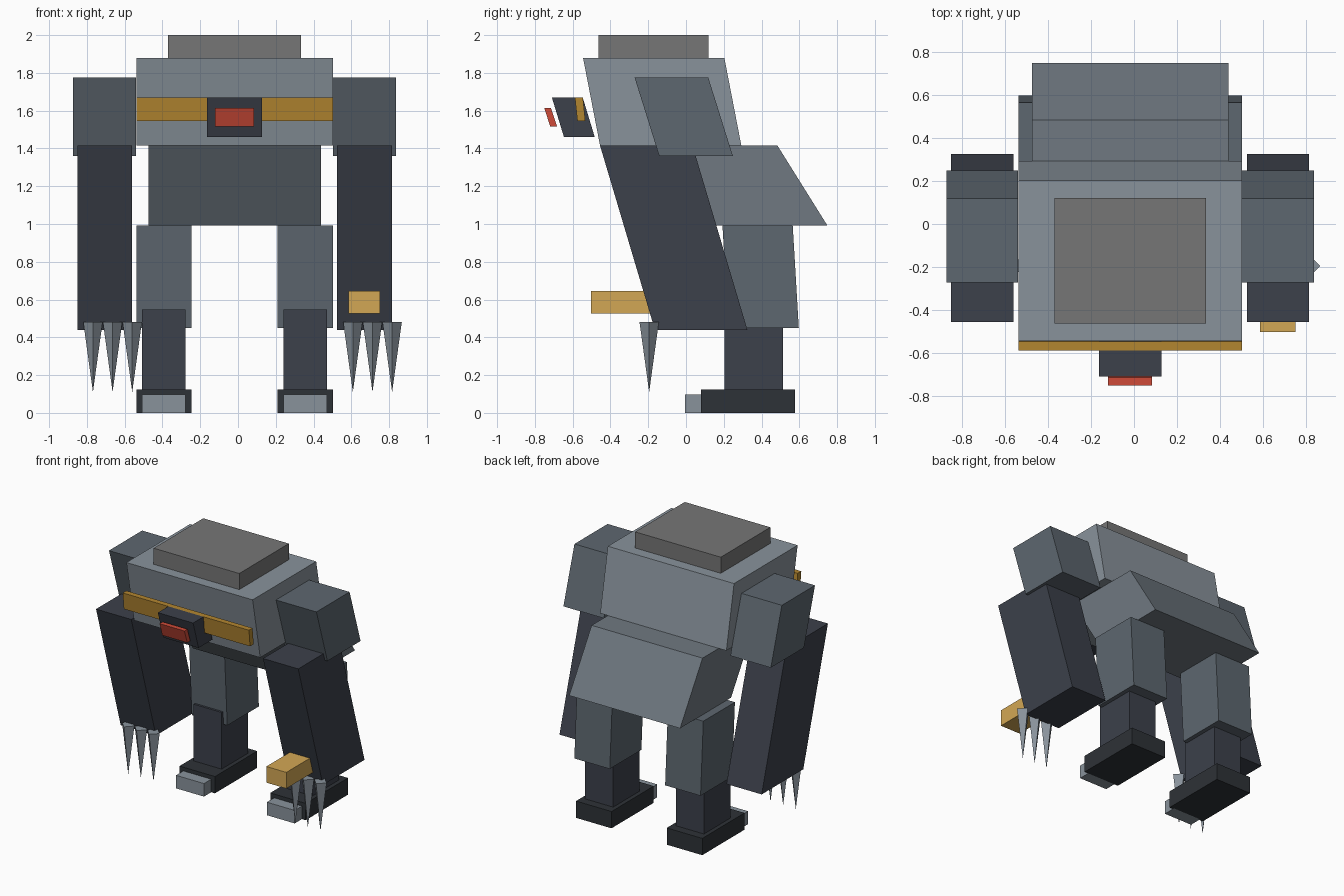
import bpy, bmesh

if "Cube" in bpy.data.objects:
    bpy.data.objects.remove(bpy.data.objects["Cube"])

CX = -0.018  # centre line of the body


def paint(name, rgb):
    m = bpy.data.materials.new(name)
    m.diffuse_color = (*rgb, 1)
    m.use_nodes = True
    m.node_tree.nodes["Principled BSDF"].inputs["Base Color"].default_value = m.diffuse_color
    return m


LIGHT = paint("light_steel", (0.25, 0.29, 0.33))
STEEL = paint("steel", (0.16, 0.19, 0.22))
MID = paint("mid_steel", (0.11, 0.135, 0.16))
DARK = paint("dark_steel", (0.045, 0.052, 0.07))
BLACK = paint("black_steel", (0.027, 0.032, 0.038))
PLATE = paint("plate_grey", (0.18, 0.18, 0.18))
GOLD = paint("gold", (0.45, 0.24, 0.03))
BRASS = paint("brass", (0.65, 0.39, 0.09))
RED = paint("red", (0.62, 0.07, 0.04))


def finish(name, bm, mat):
    bmesh.ops.recalc_face_normals(bm, faces=bm.faces)
    me = bpy.data.meshes.new(name)
    bm.to_mesh(me)
    bm.free()
    me.materials.append(mat)
    ob = bpy.data.objects.new(name, me)
    bpy.context.collection.objects.link(ob)
    return ob


def block(name, x, width, z0, z1, y0, y1, mat, lean=0.0):
    """Box centred on x; y0..y1 is its base, the top is shifted by -lean."""
    bm = bmesh.new()
    bmesh.ops.create_cube(bm, size=1)
    for v in bm.verts:
        top = v.co.z > 0
        v.co.x = x + v.co.x * width
        v.co.y = (y1 if v.co.y > 0 else y0) - (lean if top else 0)
        v.co.z = z1 if top else z0
    return finish(name, bm, mat)


def claw(name, x, y, z0, z1, radius, mat):
    """Four-sided spike pointing down."""
    bm = bmesh.new()
    ring = [bm.verts.new((x + dx * radius, y + dy * radius, z1))
            for dx, dy in ((1, 0), (0, 1), (-1, 0), (0, -1))]
    tip = bm.verts.new((x, y, z0))
    bm.faces.new(ring)
    for i in range(4):
        bm.faces.new((ring[i], ring[(i + 1) % 4], tip))
    return finish(name, bm, mat)


# Torso
block("head_plate", CX, 0.705, 1.88, 2.0, -0.463, 0.12, PLATE)
block("chest", CX, 1.04, 1.415, 1.88, -0.455, 0.293, LIGHT, 0.09)
block("pelvis", CX, 0.914, 0.993, 1.415, 0.148, 0.748, STEEL, 0.264)

# Chest trim and front lamp
block("chest_band", CX, 1.04, 1.545, 1.67, -0.575, -0.533, GOLD, 0.013)
block("lamp_housing", CX, 0.29, 1.46, 1.67, -0.646, -0.483, DARK, 0.064)
block("lamp", CX, 0.205, 1.515, 1.615, -0.718, -0.682, RED, 0.033)

for side, s in (("left", -1), ("right", 1)):
    # Arms
    arm_x = CX + s * 0.688
    block(side + "_shoulder", arm_x, 0.333, 1.36, 1.775, -0.142, 0.248, MID, 0.13)
    block(side + "_arm", arm_x, 0.29, 0.44, 1.415, -0.165, 0.325, DARK, 0.29)
    for i in (-1, 0, 1):
        claw(f"{side}_claw_{i + 2}", arm_x + 0.042 + i * 0.104, -0.195,
             0.11, 0.48, 0.051, LIGHT)
    # Legs
    leg_x = CX + s * 0.374
    block(side + "_thigh", leg_x, 0.292, 0.45, 0.993, 0.225, 0.597, MID, 0.032)
    block(side + "_shin", leg_x, 0.23, 0.125, 0.547, 0.203, 0.513, DARK)
    block(side + "_foot", leg_x, 0.292, 0, 0.125, 0.08, 0.577, BLACK)
    block(side + "_toe", leg_x, 0.23, 0, 0.097, -0.005, 0.09, LIGHT)

# Block mounted on the front of the right forearm
block("forearm_block", 0.668, 0.165, 0.525, 0.645, -0.503, -0.12, BRASS)
